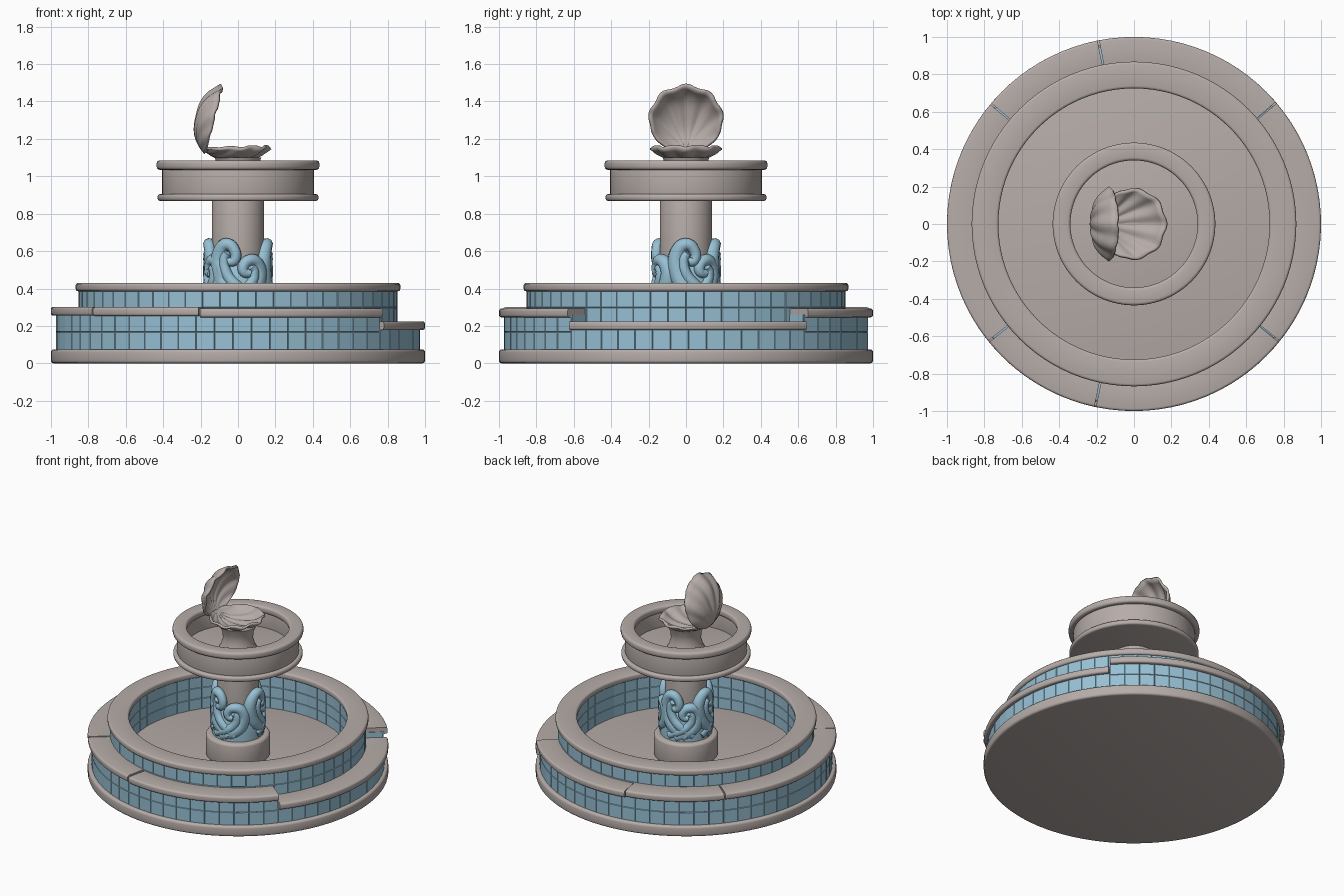
import bpy, bmesh, math
from mathutils import Vector

if "Cube" in bpy.data.objects:
    bpy.data.objects.remove(bpy.data.objects["Cube"], do_unlink=True)


def material(name, rgb):
    m = bpy.data.materials.new(name)
    m.use_nodes = True
    m.diffuse_color = (*rgb, 1)
    m.node_tree.nodes["Principled BSDF"].inputs["Base Color"].default_value = (*rgb, 1)
    return m


STONE = material("warm grey stone", (0.47, 0.415, 0.395))
BLUE = material("pale blue tile", (0.31, 0.53, 0.66))


def smooth(ob, angle=35):
    bpy.ops.object.select_all(action='DESELECT')
    ob.select_set(True)
    bpy.context.view_layer.objects.active = ob
    bpy.ops.object.shade_smooth_by_angle(angle=math.radians(angle))


def finish(bm, name, mat):
    me = bpy.data.meshes.new(name)
    bm.to_mesh(me)
    bm.free()
    ob = bpy.data.objects.new(name, me)
    bpy.context.collection.objects.link(ob)
    me.materials.append(mat)
    smooth(ob)
    return ob


def polar(r, a, z):
    return Vector((r * math.cos(a), r * math.sin(a), z))


def rounded(r0, r1, z0, z1, c):
    """Rounded box section of a ring; a zero inner radius gives a disc."""
    pts = []
    for r, z, start in ((r1 - c, z0 + c, -90), (r1 - c, z1 - c, 0),
                        (r0 + c, z1 - c, 90), (r0 + c, z0 + c, 180)):
        if r0 == 0 and start >= 90:
            pts.append((0, z1 if start == 90 else z0))
            continue
        for k in range(4):
            a = math.radians(start + 30 * k)
            pts.append((r + c * math.cos(a), z + c * math.sin(a)))
    return pts


def lathe(name, profile, mat, a0=0, a1=360):
    """Sweep a closed section around z, with end caps on a partial turn."""
    full = a1 - a0 >= 360
    n = max(6, int((a1 - a0) / 3.75))
    bm = bmesh.new()
    rows = [[bm.verts.new(polar(r, math.radians(a0 + (a1 - a0) * i / n), z))
             for r, z in profile] for i in range(n if full else n + 1)]
    m = len(profile)
    for i in range(n):
        p, q = rows[i], rows[(i + 1) % len(rows)]
        for j in range(m):
            k = (j + 1) % m
            bm.faces.new((p[j], q[j], q[k], p[k]))
    if not full:
        bm.faces.new(rows[0])
        bm.faces.new(rows[-1])
    bmesh.ops.remove_doubles(bm, verts=bm.verts, dist=1e-5)
    bmesh.ops.recalc_face_normals(bm, faces=bm.faces)
    return finish(bm, name, mat)


def tiles(name, r, z0, z1, rows, cols, a0=0, a1=360, inward=False):
    """Curved wall of raised tiles with grooves between them."""
    bm = bmesh.new()
    grid = [[bm.verts.new(polar(r, math.radians(a0 + (a1 - a0) * i / cols),
                                z0 + (z1 - z0) * j / rows))
             for j in range(rows + 1)] for i in range(cols + 1)]
    for i in range(cols):
        for j in range(rows):
            f = [grid[i][j], grid[i + 1][j], grid[i + 1][j + 1], grid[i][j + 1]]
            bm.faces.new(f[::-1] if inward else f)
    bmesh.ops.remove_doubles(bm, verts=bm.verts, dist=1e-5)
    bm.normal_update()
    bmesh.ops.inset_individual(bm, faces=bm.faces[:], thickness=0.003, depth=0.004)
    return finish(bm, name, mat=BLUE)


# Base, pool floor and upper pool wall
lathe("base_plinth", rounded(0, 1.0, 0, 0.075, 0.015), STONE)
lathe("pool_floor", rounded(0, 0.8, 0.07, 0.15, 0.005), STONE)
lathe("pool_wall_core", rounded(0.745, 0.845, 0.07, 0.39, 0.004), BLUE)
tiles("pool_wall_outside", 0.85, 0.21, 0.387, 2, 56)
tiles("pool_wall_inside", 0.74, 0.15, 0.387, 3, 50, inward=True)
lathe("pool_rim", rounded(0.725, 0.868, 0.385, 0.43, 0.014), STONE)

# Outer step: tiled wall with a lowered stretch on the left side
LOW0, LOW1 = -39, 40.5
for tag, a0, a1, top, rows, cols in (("low", LOW0, LOW1, 0.18, 1, 14),
                                     ("high", LOW1, LOW0 + 360, 0.262, 2, 48)):
    lathe("step_core_" + tag, rounded(0.83, 0.965, 0.06, top, 0.004), BLUE, a0, a1)
    tiles("step_wall_" + tag, 0.97, 0.073, top, rows, cols, a0, a1)

# Ledge slabs with small open joints
joints = [LOW0, LOW1, 101, 140, 219, 258, LOW0 + 360]
tops = [0.225, 0.293, 0.3, 0.302, 0.3, 0.293]
for i, top in enumerate(tops):
    lathe("ledge_slab_%d" % (i + 1), rounded(0.84, 1.0, top - 0.047, top, 0.013),
          STONE, joints[i] + 0.25, joints[i + 1] - 0.25)

# Pedestal and column
lathe("pedestal", rounded(0, 0.213, 0.14, 0.31, 0.02), STONE)
lathe("column", rounded(0, 0.14, 0.3, 0.88, 0.005), STONE)

# Upper bowl
lathe("bowl_lower_rim", rounded(0, 0.43, 0.868, 0.905, 0.014), STONE)
lathe("bowl_wall", rounded(0.35, 0.405, 0.89, 1.045, 0.005), STONE)
lathe("bowl_floor", rounded(0, 0.36, 0.89, 0.93, 0.005), STONE)
lathe("bowl_upper_rim", rounded(0.34, 0.435, 1.035, 1.085, 0.016), STONE)
lathe("shell_stem", [(0, 0.92), (0.13, 0.92), (0.115, 0.95), (0.1, 1.0),
                     (0.105, 1.05), (0.125, 1.1), (0, 1.1)], STONE)

# Waves wrapped around the column
lathe("wave_skirt", [(0, 0.3), (0.172, 0.3), (0.172, 0.36), (0.163, 0.44),
                     (0.15, 0.5), (0.135, 0.53), (0, 0.53)], BLUE)
MAIN = [(0.11, 0.34, 0.04), (0.0, 0.40, 0.05), (-0.055, 0.50, 0.05),
        (-0.05, 0.59, 0.043), (0.0, 0.637, 0.033), (0.045, 0.605, 0.03),
        (0.045, 0.55, 0.028), (0.01, 0.54, 0.022)]
INNER = [(0.15, 0.35, 0.03), (0.06, 0.41, 0.033), (0.0, 0.48, 0.03),
         (-0.01, 0.56, 0.028), (0.01, 0.59, 0.02)]


def wave(name, angle, height, flip):
    cu = bpy.data.curves.new(name, 'CURVE')
    cu.dimensions = '3D'
    cu.bevel_depth = 1
    cu.bevel_resolution = 3
    cu.resolution_u = 5
    cu.use_fill_caps = True
    for path in (MAIN, INNER):
        sp = cu.splines.new('BEZIER')
        sp.bezier_points.add(len(path) - 1)
        for bp, (s, z, rad) in zip(sp.bezier_points, path):
            bp.co = polar(0.187 - rad, math.radians(angle) + flip * s / 0.16,
                          0.31 + (z - 0.31) * height)
            bp.radius = rad
            bp.handle_left_type = bp.handle_right_type = 'AUTO'
    ob = bpy.data.objects.new(name, cu)
    bpy.context.collection.objects.link(ob)
    cu.materials.append(BLUE)
    bpy.ops.object.select_all(action='DESELECT')
    ob.select_set(True)
    bpy.context.view_layer.objects.active = ob
    bpy.ops.object.convert(target='MESH')
    smooth(bpy.context.view_layer.objects.active, 60)


for i, a in enumerate((0, 90, 180, 247)):
    wave("tall_wave_%d" % (i + 1), a, 1.0, 1)
for i, a in enumerate((45, 135, 214, 298)):
    wave("short_wave_%d" % (i + 1), a, 0.74, -1)


# Open scallop shell
def shell(name, hinge, tip, up, depth):
    hinge, tip = Vector(hinge), Vector(tip)
    v = (tip - hinge).normalized()
    u = Vector((0, 1, 0))
    w = Vector(up).normalized()
    half = (tip - hinge).length / 2
    n, steps = 108, 14
    bm = bmesh.new()
    grid = []
    for i in range(n):
        phi = 2 * math.pi * i / n - math.pi
        fade = math.sqrt((1 + math.cos(phi)) / 2)
        lobe = math.cos(9 * phi) * fade
        rad = half * (1 + 0.035 * lobe)
        ox, oy = rad * math.sin(phi) * 1.05, half + rad * math.cos(phi)
        row = []
        for k in range(steps + 1):
            t = k / steps
            x, y = ox * t, oy * t
            rho = min(1, math.hypot(x / 1.05, y - half) / half)
            d = -depth * (1 - rho ** 3) - 0.009 * t * lobe
            row.append(bm.verts.new(hinge + u * x + v * y + w * d))
        grid.append(row)
    for i in range(n):
        p, q = grid[i], grid[(i + 1) % n]
        for k in range(steps):
            bm.faces.new((p[k], p[k + 1], q[k + 1], q[k]))
    bmesh.ops.remove_doubles(bm, verts=bm.verts, dist=1e-5)
    bmesh.ops.recalc_face_normals(bm, faces=bm.faces)
    ob = finish(bm, name, STONE)
    mod = ob.modifiers.new("thickness", 'SOLIDIFY')
    mod.thickness = 0.016
    mod.offset = 0


shell("lower_shell", (-0.185, 0, 1.15), (0.168, 0, 1.16), (0, 0, 1), 0.06)
shell("upper_shell", (-0.175, 0, 1.125), (-0.082, 0, 1.48), (0.355, 0, -0.093), 0.088)
